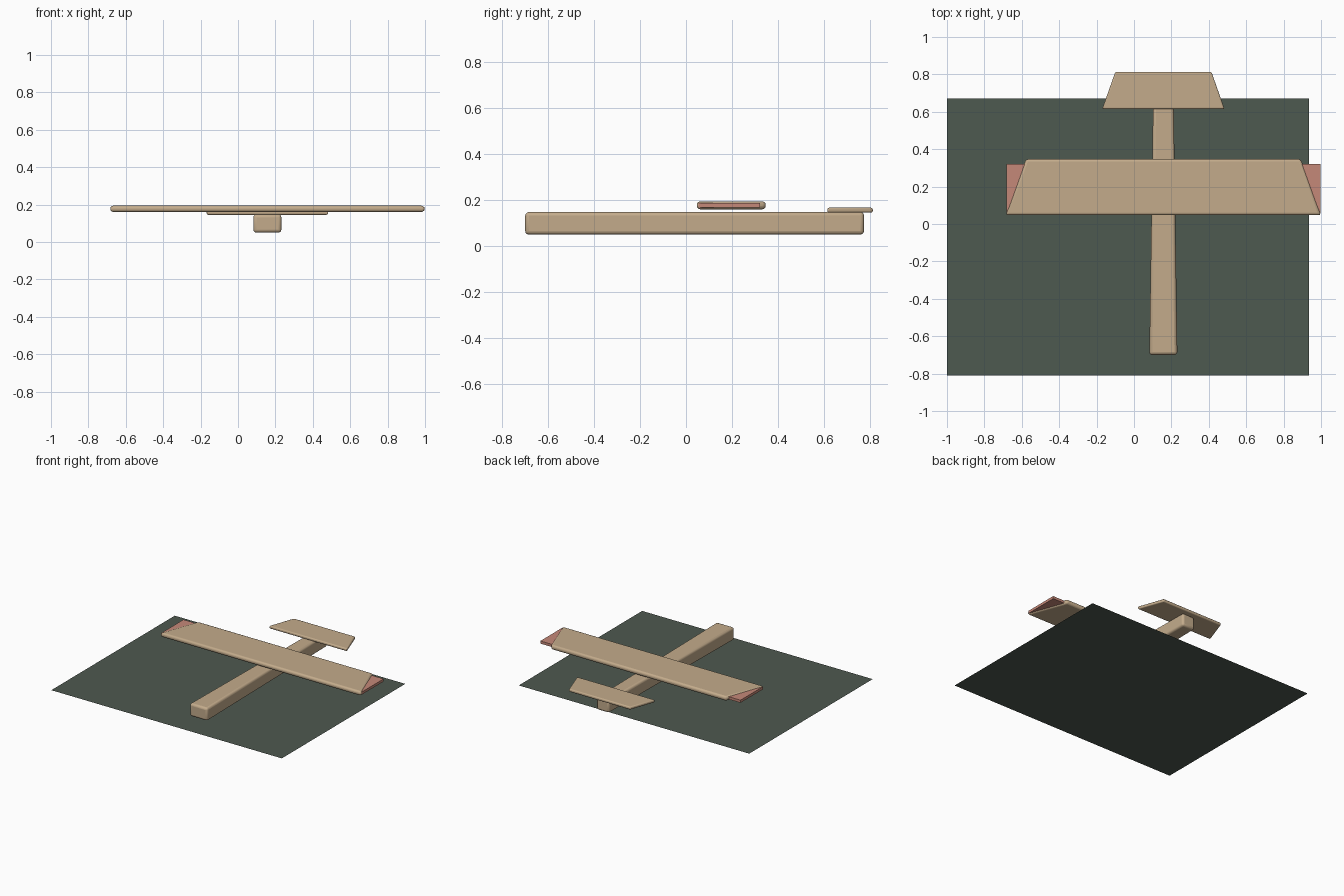
import bpy
import bmesh

if "Cube" in bpy.data.objects:
    bpy.data.objects.remove(bpy.data.objects["Cube"])


def material(name, rgb):
    m = bpy.data.materials.new(name)
    m.diffuse_color = (*rgb, 1)
    m.use_nodes = True
    m.node_tree.nodes["Principled BSDF"].inputs["Base Color"].default_value = m.diffuse_color
    return m


balsa = material("balsa_wood", (0.55, 0.41, 0.26))
red = material("soft_red", (0.56, 0.25, 0.19))
green = material("mat_green", (0.076, 0.10, 0.080))


def plate(name, outline, z0, z1, mat, bevel=0.0):
    """Extrude a counter-clockwise plan outline from z0 to z1, with rounded edges."""
    bm = bmesh.new()
    base = bm.faces.new([bm.verts.new((x, y, z0)) for x, y in outline])
    if z1 > z0:
        new = bmesh.ops.extrude_face_region(bm, geom=[base], use_keep_orig=True)
        for v in new["geom"]:
            if isinstance(v, bmesh.types.BMVert):
                v.co.z = z1
        bmesh.ops.recalc_face_normals(bm, faces=bm.faces[:])
    mesh = bpy.data.meshes.new(name)
    bm.to_mesh(mesh)
    bm.free()
    mesh.materials.append(mat)
    obj = bpy.data.objects.new(name, mesh)
    bpy.context.collection.objects.link(obj)
    bpy.ops.object.select_all(action='DESELECT')
    bpy.context.view_layer.objects.active = obj
    obj.select_set(True)
    if bevel:
        b = obj.modifiers.new("rounded_edges", 'BEVEL')
        b.width = bevel
        b.segments = 3
        b.limit_method = 'ANGLE'
        bpy.ops.object.shade_smooth_by_angle()
    return obj


def taper(cx, front_half, back_half, y0, y1):
    """Symmetrical trapezoid about x = cx."""
    return [(cx - front_half, y0), (cx + front_half, y0),
            (cx + back_half, y1), (cx - back_half, y1)]


# Flat cutting mat under the glider
plate("cutting_mat", [(-1, -0.81), (0.935, -0.81), (0.935, 0.67), (-1, 0.67)],
      0, 0, green)

# Airframe
CX = 0.157
plate("fuselage", taper(CX, 0.075, 0.053, -0.70, 0.775), 0.05, 0.148, balsa, 0.016)
plate("main_wing", taper(CX, 0.843, 0.735, 0.047, 0.347), 0.16, 0.194, balsa, 0.014)
plate("tailplane", taper(CX, 0.327, 0.257, 0.615, 0.813), 0.145, 0.167, balsa, 0.008)

# Red tips filling the swept wing ends
for side, label in ((-1, "left"), (1, "right")):
    tip = [(CX + side * 0.840, 0.055), (CX + side * 0.840, 0.322),
           (CX + side * 0.725, 0.322)]
    if side < 0:
        tip.reverse()
    plate(label + "_wing_tip", tip, 0.168, 0.188, red)
